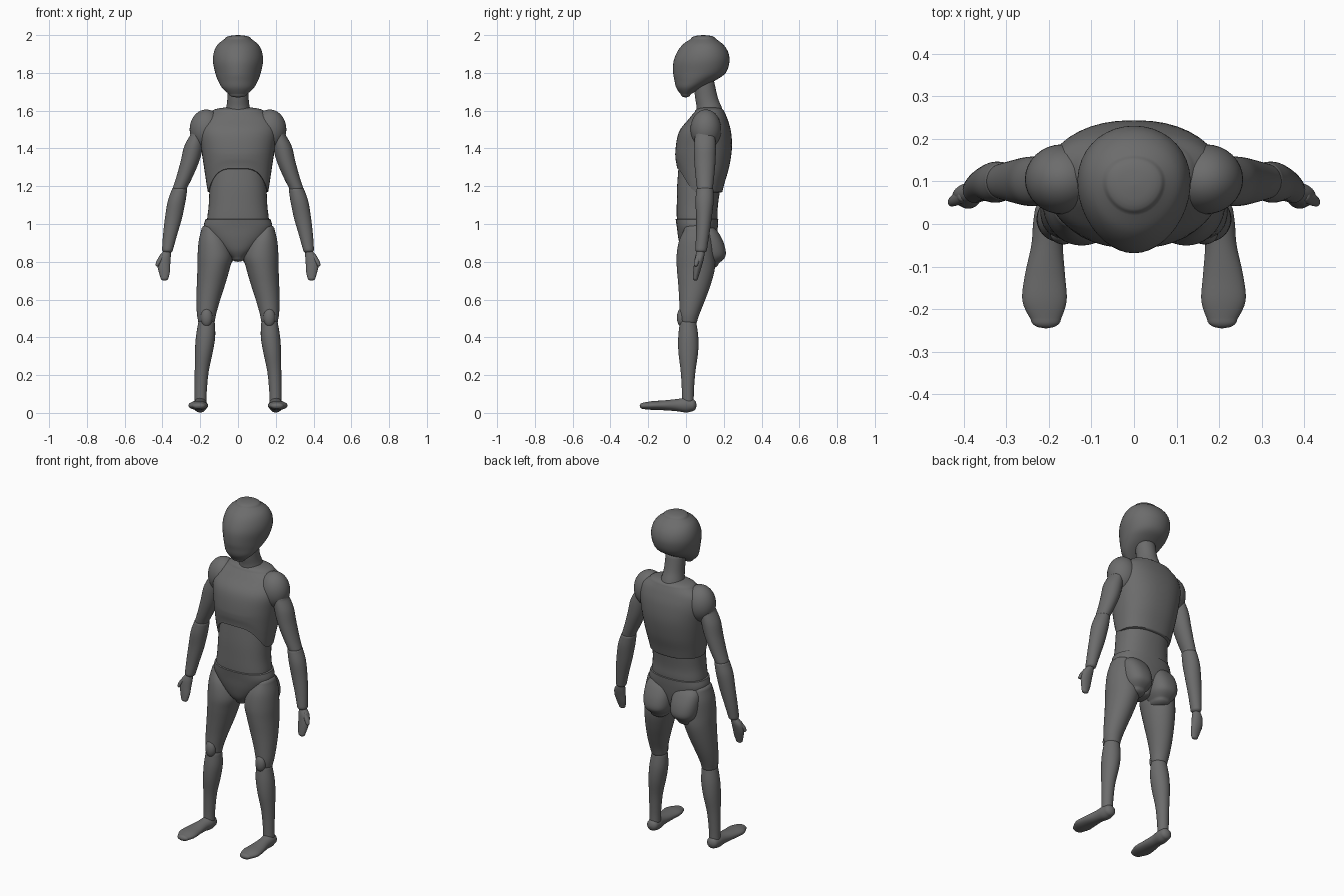
import bpy, bmesh, math
from mathutils import Vector, Matrix

cube = bpy.data.objects.get("Cube")
if cube:
    bpy.data.objects.remove(cube, do_unlink=True)

grey = bpy.data.materials.new("matte_grey")
grey.use_nodes = True
COLOUR = (0.15, 0.15, 0.15, 1)
grey.diffuse_color = COLOUR
grey.node_tree.nodes["Principled BSDF"].inputs["Base Color"].default_value = COLOUR

SIDES = {"left": 1, "right": -1}
SEGMENTS, STEPS = 40, 5


def finish(name, bm):
    """Turn a bmesh into a smooth grey object."""
    bmesh.ops.recalc_face_normals(bm, faces=bm.faces)
    mesh = bpy.data.meshes.new(name)
    bm.to_mesh(mesh)
    bm.free()
    mesh.materials.append(grey)
    obj = bpy.data.objects.new(name, mesh)
    bpy.context.collection.objects.link(obj)
    bpy.ops.object.select_all(action="DESELECT")
    bpy.context.view_layer.objects.active = obj
    obj.select_set(True)
    bpy.ops.object.shade_smooth_by_angle(angle=math.radians(50))
    return obj


def smooth_path(sections):
    """Catmull-Rom interpolation through the cross-sections."""
    pts = [sections[0], *sections, sections[-1]]
    out = []
    for a, b, c, d in zip(pts, pts[1:], pts[2:], pts[3:]):
        for i in range(STEPS):
            t = i / STEPS
            out.append([q + t / 2 * (r - p + t * (2*p - 5*q + 4*r - s + t * (3*(q - r) + s - p)))
                        for p, q, r, s in zip(a, b, c, d)])
    return out + [list(sections[-1])]


def domed(rings, axis, height, at_end):
    """Rounded end rings beyond the first or last cross-section."""
    ring = rings[-1] if at_end else rings[0]
    near = rings[-2] if at_end else rings[1]
    sign = 1 if ring[axis] > near[axis] else -1
    caps = []
    for i in range(1, 6):
        a = math.radians(15 * i + 12 * (i == 5))
        cap = list(ring)
        cap[axis] += sign * height * math.sin(a)
        cap[3] *= math.cos(a)
        cap[4] *= math.cos(a)
        caps.append(cap)
    return rings + caps if at_end else caps[::-1] + rings


def loft(name, sections, domes, axis=2, side=1, power=2, taper=0, warp=None):
    """Skin sections of (x, y, z, half width, half depth) along z or y."""
    rings = smooth_path(sections)
    rings = domed(rings, axis, domes[0], False)
    rings = domed(rings, axis, domes[1], True)
    bm = bmesh.new()
    loops = []
    for x, y, z, rx, rd in rings:
        loop = []
        for i in range(SEGMENTS):
            a = math.tau * i / SEGMENTS
            c, s = math.cos(a), math.sin(a)
            u = rx * math.copysign(abs(c) ** (2 / power), c) * (1 + taper * s)
            v = rd * math.copysign(abs(s) ** (2 / power), s)
            co = Vector((x + u, y + v, z) if axis == 2 else (x + u, y, z + v))
            if warp:
                co = warp(co)
            co.x *= side
            loop.append(bm.verts.new(co))
        loops.append(loop)
    for lo, hi in zip(loops, loops[1:]):
        for i in range(SEGMENTS):
            j = (i + 1) % SEGMENTS
            bm.faces.new((lo[i], lo[j], hi[j], hi[i]))
    bm.faces.new(loops[0])
    bm.faces.new(loops[-1])
    return finish(name, bm)


def ellipsoid(name, centre, radii, side=1):
    bm = bmesh.new()
    place = Matrix.Translation((centre[0] * side, *centre[1:])) @ Matrix.Diagonal((*radii, 1))
    bmesh.ops.create_uvsphere(bm, u_segments=32, v_segments=20, radius=1, matrix=place)
    return finish(name, bm)


def rib_arch(co):
    """Raise the lower front edge of the chest into an arch."""
    if co.y < 0.08 and co.z < 1.38:
        fade = min(1, (1.38 - co.z) / 0.2)
        co.z += 0.125 * fade * max(0, 1 - (co.x / 0.16) ** 4) * min(1, (0.08 - co.y) / 0.06)
    return co


# Head and neck
loft("head", [(0, -.002, 1.685, .045, .025), (0, .015, 1.72, .083, .066),
              (0, .047, 1.76, .106, .108), (0, .071, 1.8, .12, .139),
              (0, .082, 1.86, .132, .148), (0, .088, 1.91, .127, .135),
              (0, .09, 1.95, .107, .107), (0, .092, 1.98, .07, .066)],
     (.015, .02), taper=.1)
loft("neck", [(0, .13, 1.57, .075, .075), (0, .122, 1.62, .062, .066),
              (0, .108, 1.67, .056, .06), (0, .095, 1.75, .056, .055)], (.01, .01))

# Torso
loft("chest", [(0, .072, 1.17, .16, .12), (0, .077, 1.22, .168, .128),
               (0, .086, 1.3, .18, .142), (0, .094, 1.4, .195, .149),
               (0, .101, 1.49, .207, .137), (0, .117, 1.555, .19, .103),
               (0, .125, 1.595, .14, .078)], (.008, .025), power=2.3, warp=rib_arch)
loft("abdomen", [(0, .058, 1.0, .165, .105), (0, .059, 1.04, .162, .108),
                 (0, .06, 1.1, .155, .109), (0, .068, 1.2, .15, .115),
                 (0, .08, 1.32, .14, .118)], (.01, .01), power=2.3)
loft("pelvis", [(0, .06, .82, .035, .06), (0, .06, .86, .085, .085),
                (0, .06, .92, .145, .1), (0, .06, .98, .18, .108),
                (0, .058, 1.025, .172, .113)], (.02, .008), power=2.3)

for label, s in SIDES.items():
    # Shoulder and arm
    ellipsoid(f"{label}_shoulder", (.168, .105, 1.5), (.088, .082, .106), s)
    loft(f"{label}_upper_arm", [(.217, .1, 1.47, .036, .052), (.235, .1, 1.41, .05, .058),
                                (.255, .1, 1.33, .049, .056), (.283, .1, 1.25, .043, .049),
                                (.308, .1, 1.19, .038, .042)], (.03, .025), side=s)
    loft(f"{label}_forearm", [(.31, .1, 1.18, .041, .045), (.325, .098, 1.12, .047, .048),
                              (.342, .095, 1.03, .045, .041), (.36, .088, .94, .037, .035),
                              (.373, .08, .865, .029, .031)], (.02, .02), side=s)
    # Mitten hand with a thumb
    loft(f"{label}_hand", [(.376, .078, .855, .02, .02), (.388, .072, .825, .032, .024),
                           (.393, .064, .785, .034, .022), (.39, .056, .745, .029, .018),
                           (.389, .05, .715, .021, .014)], (.012, .015), side=s)
    loft(f"{label}_thumb", [(.403, .066, .83, .012, .014), (.417, .058, .805, .014, .014),
                            (.427, .052, .785, .01, .011)], (.01, .01), side=s)
    # Buttock
    loft(f"{label}_buttock", [(.088, .11, .79, .05, .062), (.088, .122, .83, .076, .087),
                              (.09, .12, .89, .083, .083), (.092, .108, .95, .078, .067),
                              (.09, .1, .985, .058, .045)], (.03, .025), side=s, power=2.4)
    # Leg
    loft(f"{label}_thigh", [(.122, .052, .83, .092, .102), (.13, .052, .76, .085, .1),
                            (.143, .045, .68, .075, .086), (.157, .033, .6, .063, .069),
                            (.166, .02, .53, .052, .054), (.167, .015, .49, .045, .045)][::-1]
         + [(.13, .055, .91, .078, .092), (.148, .058, .97, .046, .068)], (.03, .03), side=s)
    ellipsoid(f"{label}_kneecap", (.166, -.022, .505), (.031, .026, .05), s)
    loft(f"{label}_shin", [(.198, .01, .06, .031, .031), (.197, .01, .12, .032, .032),
                           (.192, .011, .22, .037, .039), (.181, .012, .32, .047, .052),
                           (.172, .012, .4, .051, .053), (.167, .011, .47, .045, .045)],
         (.01, .035), side=s)
    # Foot, running from toe to heel
    loft(f"{label}_foot", [(.207, -.225, .037, .035, .017), (.21, -.18, .039, .052, .023),
                           (.209, -.12, .04, .047, .026), (.204, -.05, .041, .037, .032),
                           (.2, 0, .041, .037, .039), (.199, .03, .041, .034, .033)],
         (.02, .026), axis=1, side=s)
